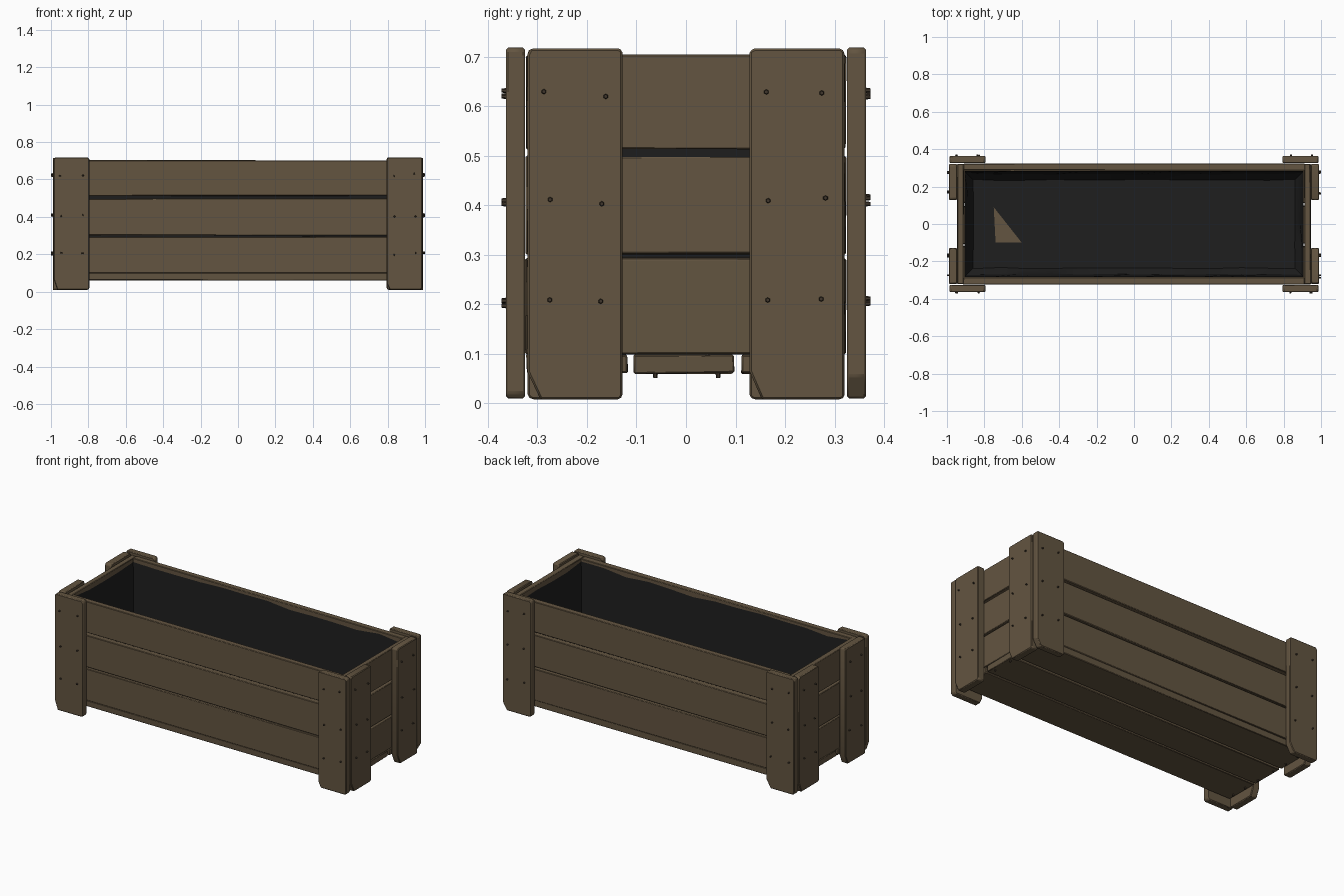
import bpy, bmesh, math, random
from mathutils import Matrix, Vector

random.seed(4)
if "Cube" in bpy.data.objects:
    bpy.data.objects.remove(bpy.data.objects["Cube"], do_unlink=True)


def material(name, rgb):
    m = bpy.data.materials.new(name)
    m.use_nodes = True
    m.diffuse_color = (*rgb, 1)
    m.node_tree.nodes["Principled BSDF"].inputs["Base Color"].default_value = (*rgb, 1)
    return m


WOOD = material("weathered wood", (0.125, 0.09, 0.052))
LINER = material("black liner", (0.013, 0.013, 0.013))
NAIL = material("dark iron", (0.05, 0.037, 0.025))


def finish(name, bm, mat, bevel=0):
    bmesh.ops.recalc_face_normals(bm, faces=bm.faces)
    mesh = bpy.data.meshes.new(name)
    bm.to_mesh(mesh)
    bm.free()
    mesh.materials.append(mat)
    ob = bpy.data.objects.new(name, mesh)
    bpy.context.collection.objects.link(ob)
    if bevel:
        mod = ob.modifiers.new("worn edges", "BEVEL")
        mod.width = bevel
        mod.segments = 1
    bpy.ops.object.select_all(action="DESELECT")
    ob.select_set(True)
    bpy.context.view_layer.objects.active = ob
    bpy.ops.object.shade_smooth_by_angle(angle=math.radians(30))
    return ob


def board(name, lo, hi, wobble=0.002):
    """Rough-sawn plank between two corners."""
    bm = bmesh.new()
    bmesh.ops.create_cube(bm, size=1)
    for v in bm.verts:
        for i in range(3):
            v.co[i] = (lo[i] + hi[i]) / 2 + v.co[i] * (hi[i] - lo[i])
            v.co[i] += random.uniform(-wobble, wobble)
    finish(name, bm, WOOD, 0.003)


def post(name, matrix, width, height, thick, chips):
    """Upright board with chipped corners; chips run anticlockwise from the foot."""
    (a, b), (c, d), (e, f), (g, h) = chips
    w = width / 2
    outline = [(-w, b), (-w + a, 0), (w - c, 0), (w, d),
               (w, height - f), (w - e, height), (-w + g, height), (-w, height - h)]
    bm = bmesh.new()
    face = bm.faces.new([bm.verts.new((x, 0, z)) for x, z in outline])
    ext = bmesh.ops.extrude_face_region(bm, geom=[face])
    for v in ext["geom"]:
        if isinstance(v, bmesh.types.BMVert):
            v.co.y += thick
    bm.transform(matrix)
    finish(name, bm, WOOD, 0.004)


def nails(name, matrix, points):
    """Small domed nail heads standing off a board face (local -y)."""
    bm = bmesh.new()
    for x, z in points:
        spot = Matrix.Translation((x, -0.002, z)) @ Matrix.Rotation(math.pi / 2, 4, "X")
        bmesh.ops.create_cone(bm, cap_ends=True, segments=6, radius1=0.006,
                              radius2=0.004, depth=0.014, matrix=spot)
    bm.transform(matrix)
    finish(name, bm, NAIL)


# Wall planks, three courses per side
courses = [(0.10, 0.293), (0.302, 0.498), (0.514, 0.703)]
for row, (z0, z1) in zip(("lower", "middle", "upper"), courses):
    for s, front in ((-1, "front"), (1, "back")):
        y0, y1 = sorted((s * 0.288, s * 0.323))
        board(f"{front}_{row}_plank", (-0.912, y0, z0), (0.912, y1, z1))
    for s, side in ((-1, "right"), (1, "left")):
        x0, x1 = sorted((s * 0.912, s * 0.944))
        board(f"{side}_{row}_plank", (x0, -0.32, z0), (x1, 0.32, z1))

# Floor planks
for part, y0, y1 in (("front", -0.322, -0.118), ("middle", -0.106, 0.096), ("back", 0.112, 0.32)):
    board(f"floor_{part}_plank", (-0.944, y0, 0.06), (0.944, y1, 0.099))

# Corner posts: one board on the long face and one on the end at each corner
rows = (0.195, 0.4, 0.615)


def nail_points():
    return [(x + random.uniform(-0.008, 0.008), z + random.uniform(-0.008, 0.008))
            for z in rows for x in (-0.055, 0.055)]


def chips():
    small = lambda: (random.uniform(0.004, 0.01), random.uniform(0.004, 0.012))
    foot = (random.uniform(0.015, 0.03), random.uniform(0.035, 0.06))
    return [foot, small(), small(), small()]


for s, end in ((-1, "right"), (1, "left")):
    for t, face in ((-1, "front"), (1, "back")):
        turn = Matrix.Rotation(0 if t < 0 else math.pi, 4, "Z")
        m = Matrix.Translation((s * 0.89, t * 0.363, 0.01)) @ turn
        post(f"{face}_{end}_post", m, 0.192, 0.708, 0.038, chips())
        nails(f"{face}_{end}_post_nails", m, nail_points())

        turn = Matrix.Rotation(s * math.pi / 2, 4, "Z")
        m = Matrix.Translation((s * 0.99, t * 0.224, 0.008)) @ turn
        post(f"{end}_{face}_end_post", m, 0.192, 0.708, 0.044, chips())
        nails(f"{end}_{face}_end_post_nails", m, nail_points())

# Nails under the floor
under = Matrix.Translation((0, 0, 0.06)) @ Matrix.Rotation(math.pi / 2, 4, "X")
nails("floor_nails", under, [(s * 0.925, y) for s in (-1, 1)
                             for y in (-0.27, -0.17, -0.065, 0.062, 0.17, 0.27)])

# Sagging sheet liner: rings shrinking from the rim down to the floor
bm = bmesh.new()
rings = []
for z, inset in ((0.69, 0), (0.4, 0.002), (0.16, 0.012), (0.115, 0.045)):
    hx, hy = 0.907 - inset, 0.284 - inset
    pts = []
    corners = [Vector((-hx, -hy, z)), Vector((hx, -hy, z)), Vector((hx, hy, z)), Vector((-hx, hy, z))]
    for i, steps in enumerate((12, 4, 12, 4)):
        for k in range(steps):
            p = corners[i].lerp(corners[(i + 1) % 4], k / steps)
            if z > 0.6:
                p.z -= random.uniform(0, 0.02)
            if k and inset:
                p.x *= 1 - random.uniform(0, 0.012)
                p.y *= 1 - random.uniform(0, 0.03)
            pts.append(bm.verts.new(p))
    rings.append(pts)
n = len(rings[0])
for upper, lower in zip(rings, rings[1:]):
    for i in range(n):
        j = (i + 1) % n
        bm.faces.new((upper[i], upper[j], lower[j], lower[i]))
bm.faces.new(rings[-1])
finish("liner", bm, LINER)

# Wood showing through a tear in the liner
bm = bmesh.new()
bm.faces.new([bm.verts.new((x, y, 0.12)) for x, y in ((-0.75, 0.09), (-0.74, -0.1), (-0.6, -0.1))])
finish("floor_tear", bm, WOOD)
